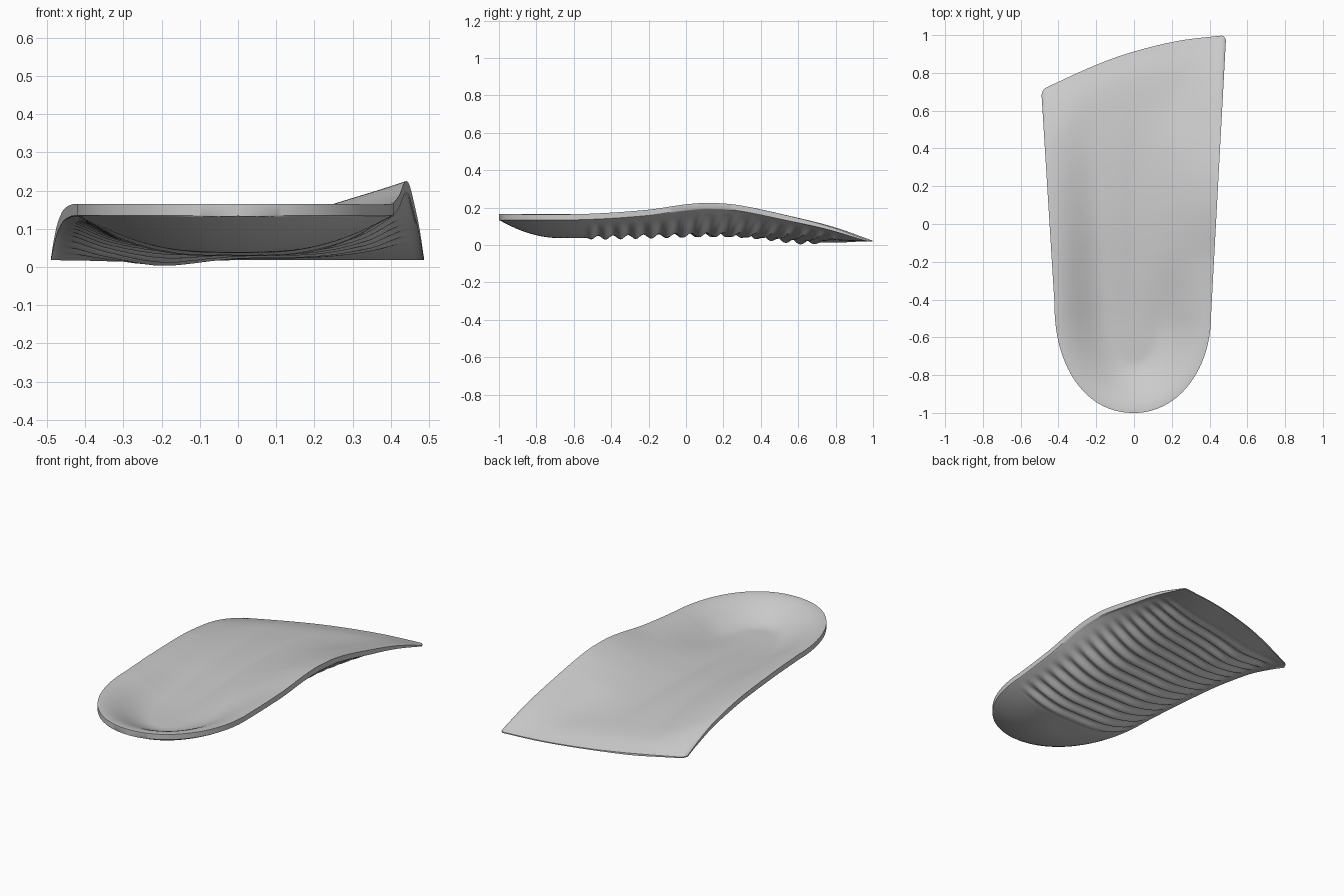
import bpy, math
from mathutils import Vector, kdtree

cube = bpy.data.objects.get("Cube")
if cube:
    bpy.data.objects.remove(cube)

ROWS, COLS = 230, 60


def smooth(v):
    v = min(1.0, max(0.0, v))
    return v * v * (3 - 2 * v)


def curve(points, v):
    """Smooth interpolation through a short profile."""
    n = len(points)
    v = min(points[-1][0], max(points[0][0], v))
    i = 0
    while i < n - 2 and v > points[i + 1][0]:
        i += 1

    def slope(k):
        a, b = points[max(k - 1, 0)], points[min(k + 1, n - 1)]
        return (b[1] - a[1]) / (b[0] - a[0])
    (x0, y0), (x1, y1) = points[i], points[i + 1]
    h, rise = x1 - x0, y1 - y0
    f = (v - x0) / h
    m0, m1 = slope(i) * h - rise, slope(i + 1) * h - rise
    return y0 + rise * f + f * (1 - f) * (m0 * (1 - f) - m1 * f)


# Lengthwise profiles, from heel (-1) to front edge (1)
OUTER_RIM = [(-1, .165), (-.3, .165), (0, .163), (.35, .151), (.53, .134),
             (.71, .107), (.88, .063), (1, .024)]
ARCH_RIM = [(-1, .165), (-.55, .166), (-.2, .188), (0, .216), (.13, .225),
            (.3, .213), (.6, .148), (.8, .095), (1, .024)]
BED = [(-1, .072), (-.5, .072), (-.2, .08), (.1, .092), (.4, .09), (.65, .079),
       (.85, .06), (1, .024)]
BASE = [(-1, .038), (-.5, .038), (0, .05), (.25, .054), (.6, .042), (.8, .029), (1, .018)]
RIM_DEPTH = [(-1, .03), (.4, .029), (.8, .018), (1, .006)]
FRONT = [(-1, .71), (-.4, .84), (0, .91), (.5, .97), (1, 1)]


def half_width(y, start, base, flare, power):
    if y < start:
        return base * max(0, 1 - ((start - y) / (start + 1)) ** power) ** (1 / power)
    return base + flare * (y - start)


def plan(i, j):
    """Plan position of one grid point, with s across and t along."""
    s = math.sin((2 * j / COLS - 1) * math.pi / 2)
    tau = i / ROWS
    t = tau * tau / .24 if tau < .12 else .06 + (tau - .12) / .88 * .94
    corner = max(0, abs(s) - .94) / .06
    end = curve(FRONT, s) - .025 * corner ** 3
    y = -1 + t * (1 + end)
    left = -half_width(y, -.42, .421, .062, 2.15)
    right = half_width(y, -.48, .408, .054, 2.05)
    return left + (right - left) * (s + 1) / 2, y, s, 2 * t - 1


grid = [[plan(i, j) for j in range(COLS + 1)] for i in range(ROWS + 1)]

# Side and heel outline, used to measure distance from the rim
outline = [row[k] for row in grid for k in (0, COLS)]
tree = kdtree.KDTree(len(outline))
for k, p in enumerate(outline):
    tree.insert(Vector((p[0], p[1], 0)), k)
tree.balance()


def heights(x, y, s, t):
    d = tree.find(Vector((x, y, 0)))[2]
    f = (s + 1) / 2
    rim = curve(OUTER_RIM, t) * (1 - f) + curve(ARCH_RIM, t) * f
    # Rounded lip around the heel and outer side, long straight slope to the arch
    arch = smooth(1.4 * f - .2) * smooth((t + .6) / .5) * smooth((.9 - t) / .5)
    top_blend = (1 - smooth(d / .28)) * (1 - arch) + max(0, 1 - d / .5) * arch
    top = curve(BED, t) * (1 - top_blend) + rim * top_blend
    low_blend = max(0, 1 - d / .33) ** 2
    low = curve(BASE, t) * (1 - low_blend) + (rim - curve(RIM_DEPTH, t)) * low_blend
    # Ball-of-foot swelling and crosswise grip ridges
    low -= .019 * math.exp(-((x + .2) / .14) ** 2 - ((y - .6) / .2) ** 2)
    v = y - .16 * smooth((y + .4) / 1.1) * (x + .2)
    fade = smooth((v + .56) / .08) * smooth((.76 - v) / .12) * smooth((d - .02) / .11)
    low -= .011 * fade * math.cos((v + .51) / .08 * math.tau)
    return top, min(low, top - .005)


verts, faces, index = [], [], {}
for i, row in enumerate(grid):
    for j, p in enumerate(row):
        z = heights(*p)
        for side in (0, 1):
            if i == 0 and j > 0:
                index[i, j, side] = index[0, 0, side]
                continue
            index[i, j, side] = len(verts)
            verts.append((p[0], p[1], max(0, z[side])))


def add_face(*keys):
    ids = list(dict.fromkeys(index[k] for k in keys))
    if len(ids) > 2:
        faces.append(ids)


# Foot bed on top, ridged sole below
for i in range(ROWS):
    for j in range(COLS):
        ring = [(i, j), (i, j + 1), (i + 1, j + 1), (i + 1, j)]
        add_face(*[(a, b, 0) for a, b in ring])
        add_face(*[(a, b, 1) for a, b in reversed(ring)])
    # Rim walls
    add_face((i, 0, 0), (i + 1, 0, 0), (i + 1, 0, 1), (i, 0, 1))
    add_face((i, COLS, 1), (i + 1, COLS, 1), (i + 1, COLS, 0), (i, COLS, 0))
for j in range(COLS):
    add_face((ROWS, j, 0), (ROWS, j + 1, 0), (ROWS, j + 1, 1), (ROWS, j, 1))

mesh = bpy.data.meshes.new("insole")
mesh.from_pydata(verts, [], faces)
mesh.update()
insole = bpy.data.objects.new("insole", mesh)
bpy.context.collection.objects.link(insole)

grey = bpy.data.materials.new("light grey")
grey.use_nodes = True
colour = (.6, .6, .6, 1)
grey.diffuse_color = colour
grey.node_tree.nodes["Principled BSDF"].inputs["Base Color"].default_value = colour
mesh.materials.append(grey)

bpy.context.view_layer.objects.active = insole
insole.select_set(True)
bpy.ops.object.shade_smooth_by_angle(angle=math.radians(35))
